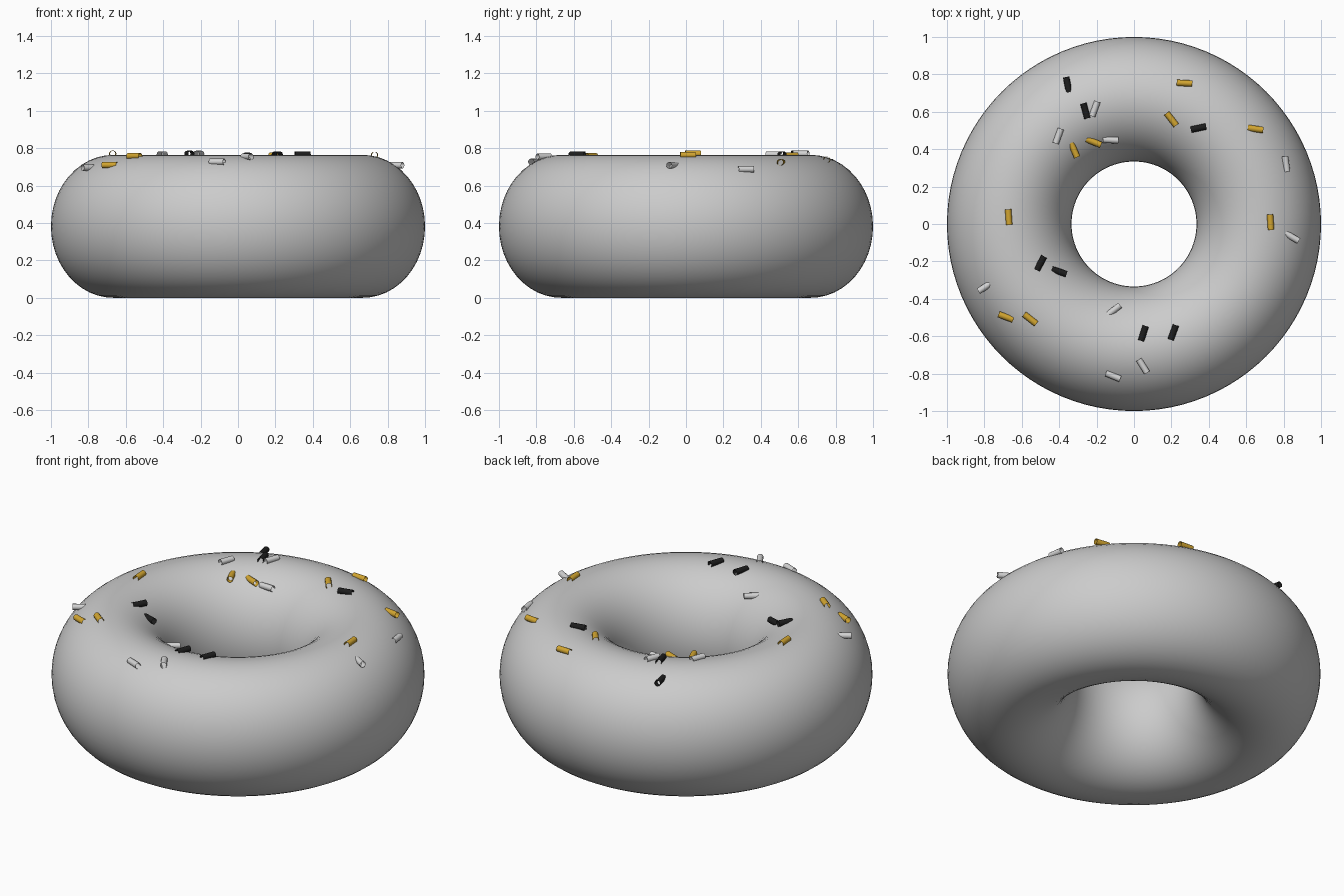
import bpy
import math

cube = bpy.data.objects.get("Cube")
if cube:
    bpy.data.objects.remove(cube, do_unlink=True)

RING = 0.667      # radius of the ring's centre line
WIDTH = 0.333     # half width of the dough
HEIGHT = 0.382    # half height of the dough


def material(name, colour):
    mat = bpy.data.materials.new(name)
    mat.use_nodes = True
    rgba = (*colour, 1)
    mat.diffuse_color = rgba
    mat.node_tree.nodes["Principled BSDF"].inputs["Base Color"].default_value = rgba
    return mat


def finish(name, mat):
    obj = bpy.context.object
    obj.name = name
    obj.data.materials.append(mat)
    bpy.ops.object.shade_smooth_by_angle(angle=math.radians(50))
    return obj


def top_height(x, y):
    """Height of the dough's upper surface above a point."""
    across = (math.hypot(x, y) - RING) / WIDTH
    return HEIGHT + HEIGHT * math.sqrt(max(0, 1 - across * across))


# Dough ring, slightly taller than a round torus
bpy.ops.mesh.primitive_torus_add(
    major_radius=RING, minor_radius=WIDTH,
    major_segments=96, minor_segments=48, location=(0, 0, HEIGHT))
bpy.context.object.scale.z = HEIGHT / WIDTH
bpy.ops.object.transform_apply(location=False, rotation=False, scale=True)
finish("dough_ring", material("dough grey", (0.6, 0.6, 0.6)))

# Sprinkles: x, y and heading in degrees
sprinkles = {
    "black": [(-.355, .745, 101), (-.26, .605, 105), (.345, .513, 12),
              (-.5, -.21, 62), (-.4, -.255, -18), (.05, -.585, 72), (.21, -.58, 70)],
    "gold": [(.27, .753, -3), (.2, .56, -52), (.65, .508, -8), (.73, .01, 94),
             (-.67, .037, 94), (-.32, .395, 113), (-.215, .438, -22),
             (-.685, -.497, -20), (-.555, -.508, -38)],
    "silver": [(-.405, .47, 70), (-.21, .615, 70), (-.125, .449, -3),
               (.813, .321, 98), (.845, -.07, -30), (-.797, -.337, 33),
               (-.107, -.46, 38), (.048, -.76, -58), (-.112, -.813, -22)],
}
colours = {
    "black": (0.012, 0.012, 0.012),
    "gold": (0.65, 0.38, 0.03),
    "silver": (0.65, 0.65, 0.65),
}

# Each sprinkle is a short open tube lying half sunk in the top
for kind, places in sprinkles.items():
    mat = material(kind + " sprinkle", colours[kind])
    for number, (x, y, heading) in enumerate(places, start=1):
        bpy.ops.mesh.primitive_cylinder_add(
            vertices=12, radius=0.017, depth=0.083, end_fill_type='NOTHING',
            location=(x, y, top_height(x, y) + 0.006),
            rotation=(0, math.pi / 2, math.radians(heading)))
        finish(f"{kind}_sprinkle_{number}", mat)
